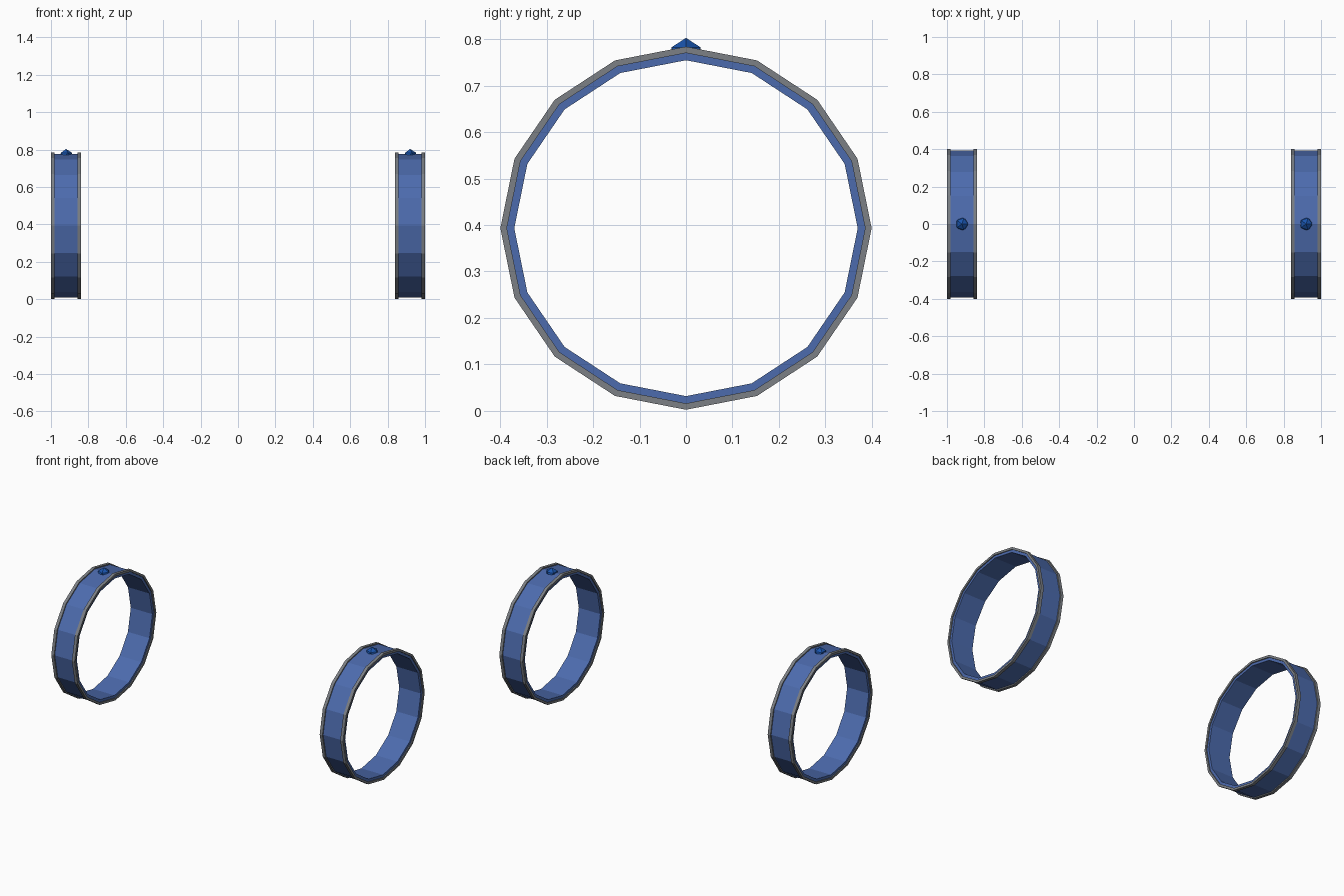
import bpy, bmesh, math

if "Cube" in bpy.data.objects:
    bpy.data.objects.remove(bpy.data.objects["Cube"])

CZ = 0.393       # ring centre height
SQUASH = 0.978   # rings are slightly shorter than wide
SIDES = 16


def material(name, rgb):
    m = bpy.data.materials.new(name)
    m.diffuse_color = (*rgb, 1)
    m.use_nodes = True
    m.node_tree.nodes["Principled BSDF"].inputs["Base Color"].default_value = m.diffuse_color
    return m


BLUE = material("blue", (0.073, 0.147, 0.42))
GREY = material("grey", (0.20, 0.215, 0.235))
GEM = material("gem_blue", (0.01, 0.09, 0.42))


def finish(name, bm, mat):
    bmesh.ops.recalc_face_normals(bm, faces=bm.faces)
    me = bpy.data.meshes.new(name)
    bm.to_mesh(me)
    bm.free()
    me.materials.append(mat)
    ob = bpy.data.objects.new(name, me)
    bpy.context.collection.objects.link(ob)


def ring(name, x0, x1, r_out, r_in, mat):
    # rectangular section swept around the x axis
    bm = bmesh.new()
    loops = []
    for i in range(SIDES):
        a = 2 * math.pi * i / SIDES
        c, s = math.cos(a), math.sin(a) * SQUASH
        section = [(x0, r_out), (x1, r_out), (x1, r_in), (x0, r_in)]
        loops.append([bm.verts.new((x, r * c, CZ + r * s)) for x, r in section])
    for i in range(SIDES):
        a, b = loops[i], loops[(i + 1) % SIDES]
        for k in range(4):
            n = (k + 1) % 4
            bm.faces.new((a[k], a[n], b[n], b[k]))
    finish(name, bm, mat)


def gem(name, x):
    # faceted stone, its underside flattened inside the band
    bm = bmesh.new()
    bmesh.ops.create_icosphere(bm, subdivisions=1, radius=0.037)
    for v in bm.verts:
        v.co.x += x
        v.co.z = max(v.co.z + 0.766, 0.76)
    finish(name, bm, GEM)


for side, cx in (("left", -0.92), ("right", 0.92)):
    # wide band
    ring(side + "_band", cx - 0.074, cx + 0.074, 0.393, 0.37, BLUE)
    # raised edge trims
    ring(side + "_outer_rim", cx - 0.08, cx - 0.061, 0.40, 0.386, GREY)
    ring(side + "_inner_rim", cx + 0.061, cx + 0.08, 0.40, 0.386, GREY)
    # stone on top
    gem(side + "_gem", cx)
